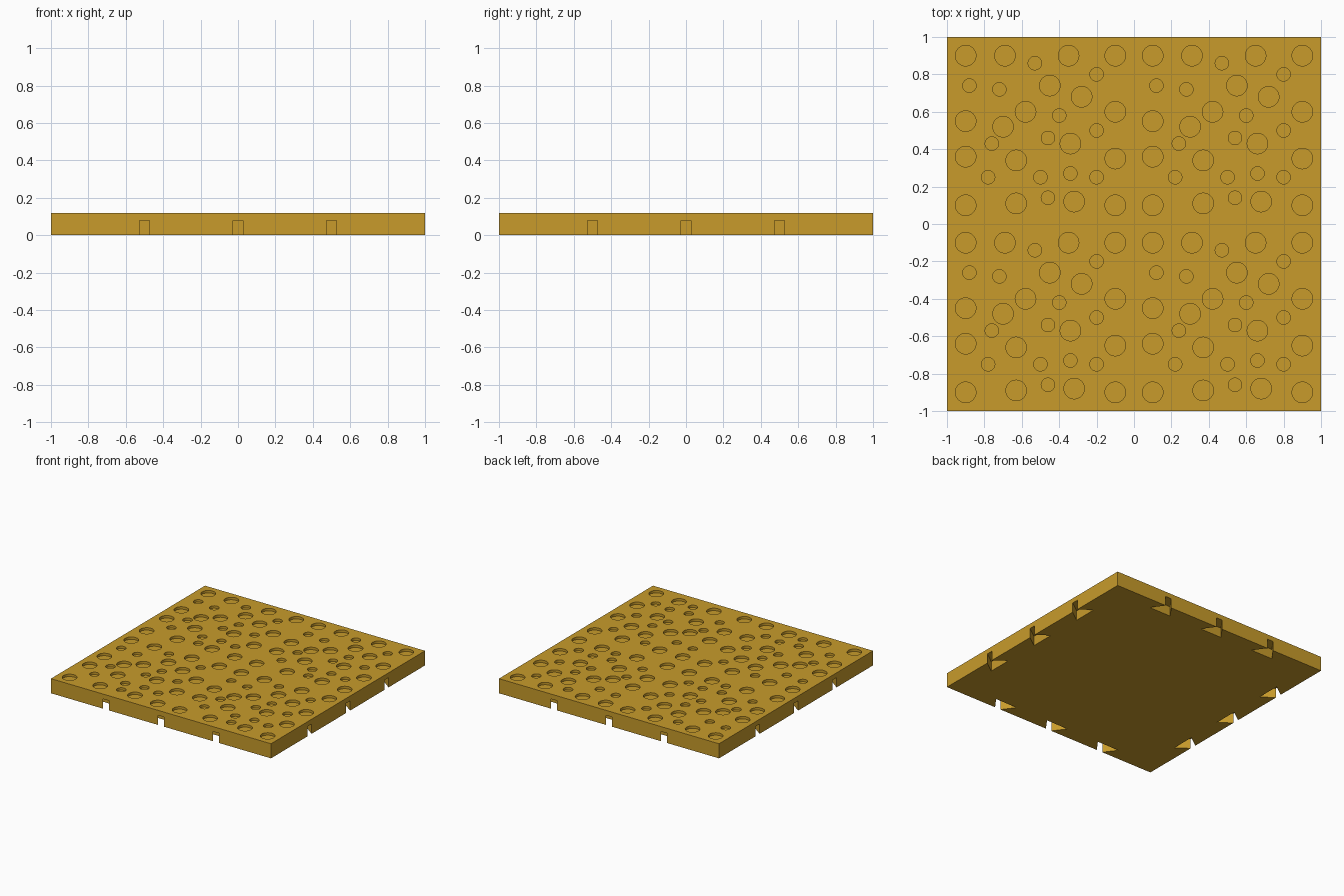
import bpy, bmesh
from math import pi
from mathutils import Matrix

if "Cube" in bpy.data.objects:
    bpy.data.objects.remove(bpy.data.objects["Cube"])

THICK, DIMPLE_DEPTH = 0.12, 0.02
SLOT_TOP = 0.08

# Dimple layout of one 1 x 1 quadrant, repeated four times
BIG = [(.1, .1), (.9, .1), (.1, .9), (.9, .9), (.1, .36), (.1, .55),
       (.31, .9), (.65, .9), (.37, .11), (.68, .12), (.9, .35), (.9, .6),
       (.37, .34), (.42, .6), (.55, .74), (.66, .43), (.72, .68), (.3, .52)]
SMALL = [(.12, .74), (.28, .72), (.24, .43), (.22, .25), (.54, .14), (.54, .46),
         (.5, .25), (.8, .25), (.8, .5), (.8, .8), (.47, .86), (.66, .27), (.6, .58)]


def make_object(name, bm):
    bmesh.ops.recalc_face_normals(bm, faces=bm.faces)
    mesh = bpy.data.meshes.new(name)
    bm.to_mesh(mesh)
    bm.free()
    obj = bpy.data.objects.new(name, mesh)
    bpy.context.collection.objects.link(obj)
    return obj


def cut(target, cutter):
    cutter.hide_render = True
    mod = target.modifiers.new(cutter.name, 'BOOLEAN')
    mod.operation, mod.solver, mod.object = 'DIFFERENCE', 'EXACT', cutter
    bpy.context.view_layer.objects.active = target
    bpy.ops.object.modifier_apply(modifier=mod.name)
    bpy.data.objects.remove(cutter)


# Square slab
bm = bmesh.new()
bmesh.ops.create_cube(bm, size=1, matrix=Matrix.Translation((0, 0, THICK / 2))
                      @ Matrix.Diagonal((2, 2, THICK, 1)))
panel = make_object("perforated_panel", bm)

# Shallow round dimples in the top
bm = bmesh.new()
for ox in (-1, 0):
    for oy in (-1, 0):
        for radius, points in ((.055, BIG), (.036, SMALL)):
            for x, y in points:
                bmesh.ops.create_cone(
                    bm, cap_ends=True, segments=32, radius1=radius, radius2=radius,
                    depth=2 * DIMPLE_DEPTH,
                    matrix=Matrix.Translation((ox + x, oy + y, THICK)))
cut(panel, make_object("dimple_cutter", bm))

# Dovetail slots under each edge, narrow at the rim and wider inside
bm = bmesh.new()
profile = [(-.027, -1.05), (.027, -1.05), (.027, -1), (.1, -.9), (-.1, -.9), (-.027, -1)]
for side in range(4):
    turn = Matrix.Rotation(side * pi / 2, 4, 'Z')
    for offset in (-.5, 0, .5):
        verts = [bm.verts.new(turn @ Matrix.Translation((offset + x, y, -.05)).translation)
                 for x, y in profile]
        face = bm.faces.new(verts)
        top = bmesh.ops.extrude_face_region(bm, geom=[face])['geom']
        bmesh.ops.translate(bm, vec=(0, 0, SLOT_TOP + .05),
                            verts=[v for v in top if isinstance(v, bmesh.types.BMVert)])
cut(panel, make_object("slot_cutter", bm))

# Ochre finish
mat = bpy.data.materials.new("ochre")
mat.diffuse_color = (.58, .33, .024, 1)
mat.use_nodes = True
mat.node_tree.nodes["Principled BSDF"].inputs["Base Color"].default_value = mat.diffuse_color
panel.data.materials.clear()
panel.data.materials.append(mat)
for poly in panel.data.polygons:
    poly.material_index = 0
bpy.context.view_layer.objects.active = panel
panel.select_set(True)
bpy.ops.object.shade_smooth_by_angle(angle=pi / 6)
